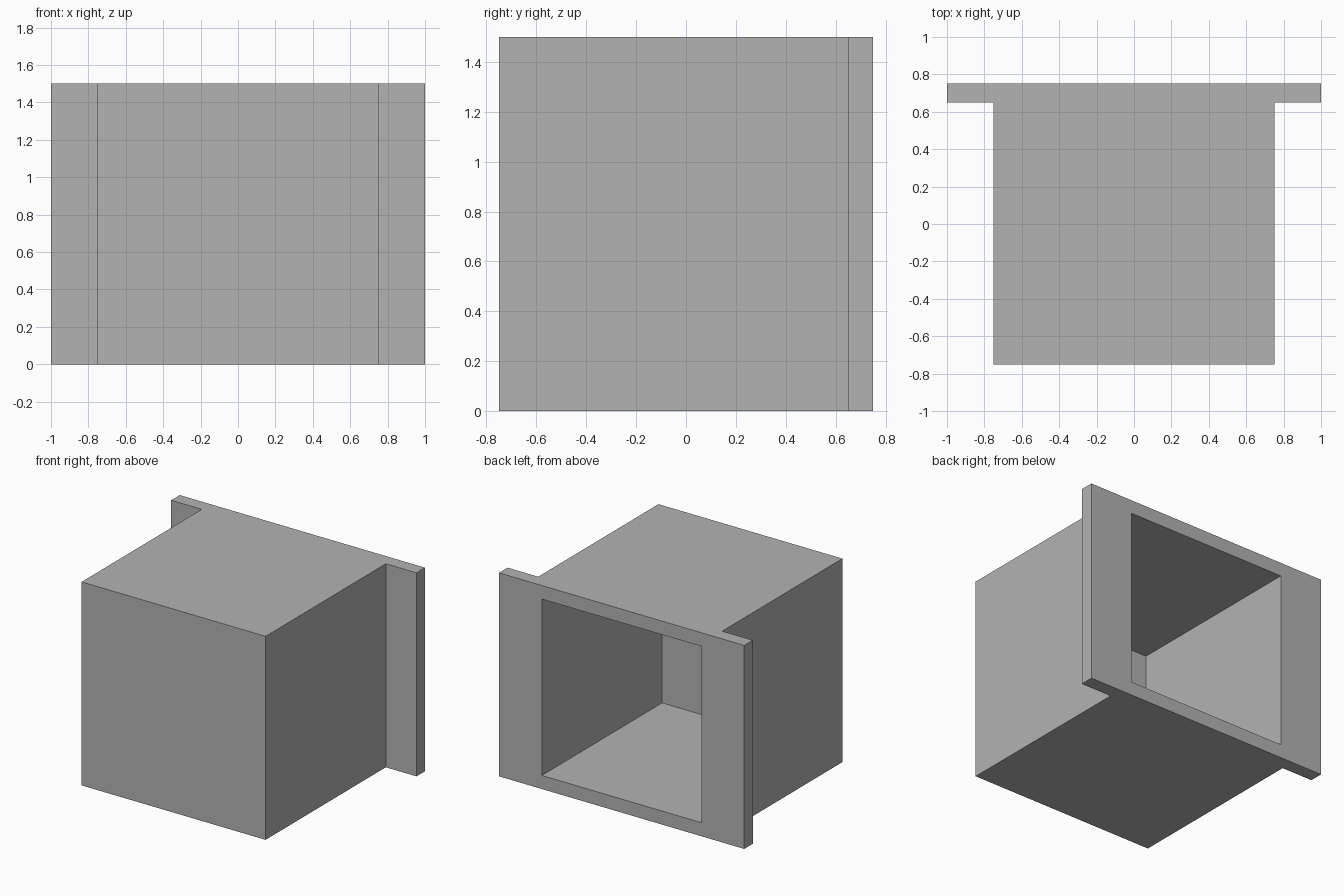
import bpy
import bmesh

cube = bpy.data.objects.get("Cube")
if cube:
    bpy.data.objects.remove(cube, do_unlink=True)

grey = bpy.data.materials.new("light_grey")
grey.use_nodes = True
colour = (0.45, 0.45, 0.45, 1)
grey.diffuse_color = colour
grey.node_tree.nodes["Principled BSDF"].inputs["Base Color"].default_value = colour

HEIGHT, HALF, FLANGE = 1.5, 0.75, 1.0
WALL = 0.1


def prism(name, outline, bottom, top):
    """Extrude a flat outline upwards into a solid."""
    bm = bmesh.new()
    face = bm.faces.new([bm.verts.new((x, y, bottom)) for x, y in outline])
    grown = bmesh.ops.extrude_face_region(bm, geom=[face])["geom"]
    verts = [v for v in grown if isinstance(v, bmesh.types.BMVert)]
    bmesh.ops.translate(bm, verts=verts, vec=(0, 0, top - bottom))
    bmesh.ops.recalc_face_normals(bm, faces=bm.faces)
    mesh = bpy.data.meshes.new(name)
    bm.to_mesh(mesh)
    bm.free()
    mesh.materials.append(grey)
    obj = bpy.data.objects.new(name, mesh)
    bpy.context.collection.objects.link(obj)
    return obj


# Box with side flanges at the back
right_half = [(HALF, -HALF), (HALF, HALF - WALL), (FLANGE, HALF - WALL), (FLANGE, HALF)]
left_half = [(-x, y) for x, y in reversed(right_half)]
box = prism("flanged_box", right_half + left_half, 0, HEIGHT)

# Pocket open at the back
inner = HALF - WALL
pocket = prism("pocket_cutter",
               [(-inner, -inner), (inner, -inner), (inner, FLANGE), (-inner, FLANGE)],
               WALL, HEIGHT - WALL)
pocket.hide_render = True
pocket.hide_viewport = True
pocket.display_type = 'WIRE'

cut = box.modifiers.new("pocket", 'BOOLEAN')
cut.operation = 'DIFFERENCE'
cut.solver = 'EXACT'
cut.object = pocket
